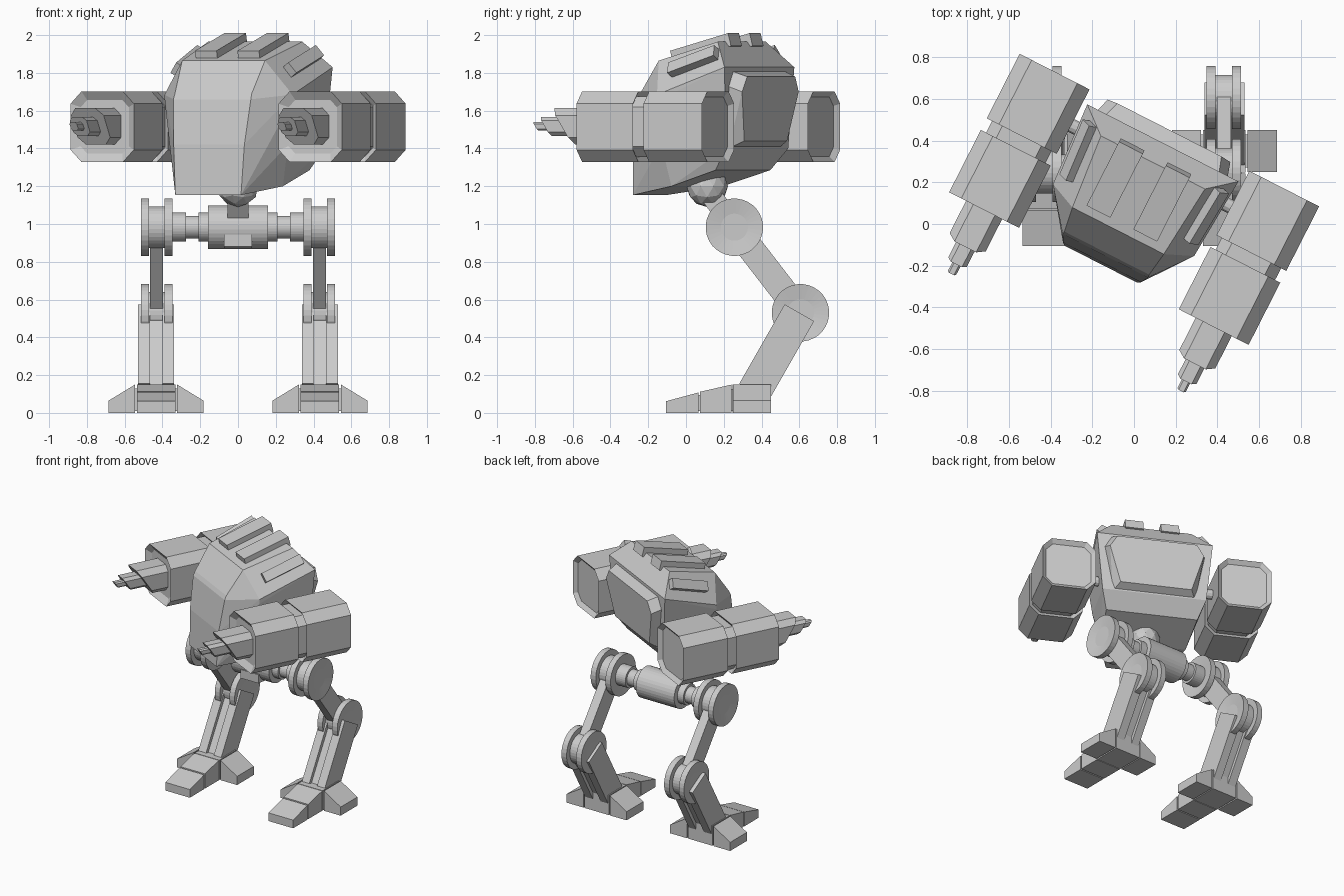
import bpy, bmesh, math
from mathutils import Matrix, Vector

if "Cube" in bpy.data.objects:
    bpy.data.objects.remove(bpy.data.objects["Cube"])

grey = bpy.data.materials.new("plain grey")
grey.diffuse_color = (0.6, 0.6, 0.6, 1)
grey.use_nodes = True
grey.node_tree.nodes["Principled BSDF"].inputs["Base Color"].default_value = grey.diffuse_color

# Upper body is turned on the neck
TURN = Matrix.Translation((0, 0.117, 0)) @ Matrix.Rotation(math.radians(-27), 4, 'Z')
FIXED = Matrix.Identity(4)


def finish(name, bm, m):
    bmesh.ops.recalc_face_normals(bm, faces=bm.faces[:])
    me = bpy.data.meshes.new(name)
    bm.to_mesh(me)
    bm.free()
    me.materials.append(grey)
    ob = bpy.data.objects.new(name, me)
    ob.matrix_world = m
    bpy.context.collection.objects.link(ob)
    return ob


def prism(name, pts, axis, a, b, m=FIXED, inset=0, depth=0, slant=0, zc=0):
    """Extrude a 2D outline along x (pts = y,z) or y (pts = x,z); optional recessed caps, slanted far end."""
    bm = bmesh.new()

    def ring(t, k):
        out = []
        for p, q in pts:
            co = (t, p, q) if axis == 'x' else (p, t + k * (zc - q), q)
            out.append(bm.verts.new(co))
        return out
    r0, r1 = ring(a, 0), ring(b, slant)
    caps = [bm.faces.new(r0), bm.faces.new(r1)]
    n = len(pts)
    for i in range(n):
        j = (i + 1) % n
        bm.faces.new((r0[i], r0[j], r1[j], r1[i]))
    bmesh.ops.recalc_face_normals(bm, faces=bm.faces[:])
    if inset:
        bmesh.ops.inset_individual(bm, faces=caps, thickness=inset, use_even_offset=True)
        for f in caps:
            f.normal_update()
            bmesh.ops.translate(bm, verts=f.verts[:], vec=-f.normal * depth)
    return finish(name, bm, m)


def hull(name, half, m):
    """Convex solid from points mirrored in x."""
    bm = bmesh.new()
    for x, y, z in half:
        for s in (-1, 1):
            bm.verts.new((s * x, y, z))
    res = bmesh.ops.convex_hull(bm, input=bm.verts[:])
    junk = [g for g in set(res['geom_interior'] + res['geom_unused']) if isinstance(g, bmesh.types.BMVert)]
    bmesh.ops.delete(bm, geom=junk, context='VERTS')
    bmesh.ops.dissolve_limit(bm, angle_limit=math.radians(3), verts=bm.verts[:], edges=bm.edges[:])
    return finish(name, bm, m)


def slab(name, c, u, n, size, m):
    """Box with length along u and thickness along n."""
    n = Vector(n).normalized()
    u = Vector(u)
    u = (u - n * u.dot(n)).normalized()
    v = n.cross(u)
    mat = Matrix((u, v, n)).transposed().to_4x4()
    mat.translation = c
    bm = bmesh.new()
    bmesh.ops.create_cube(bm, size=1, matrix=mat @ Matrix.Diagonal((*size, 1)))
    return finish(name, bm, m)


def circle(cy, cz, r, n=32):
    return [(cy + r * math.cos(2 * math.pi * (i + .5) / n), cz + r * math.sin(2 * math.pi * (i + .5) / n))
            for i in range(n)]


def octagon(cx, cz, w, h, c):
    q = [(w, h - c), (w - c, h), (c - w, h), (-w, h - c), (-w, c - h), (c - w, -h), (w - c, -h), (w, c - h)]
    return [(cx + x, cz + z) for x, z in q]


def beam(p, q, w):
    p, q = Vector(p), Vector(q)
    d = (q - p).normalized()
    o = Vector((-d.y, d.x)) * w / 2
    return [tuple(v) for v in (p + o, q + o, q - o, p - o)]


# Body shell
roof_f, roof_r = (.246, -.168, 1.865), (.28, .20, 1.965)
ring_s, ring_r = (.38, -.11, 1.685), (.407, .305, 1.83)
hull("body_shell", [
    roof_f, roof_r, ring_s, ring_r,
    (.228, -.288, 1.69), (.23, -.302, 1.66), (.378, -.112, 1.65),
    (.21, -.338, 1.42), (.348, -.10, 1.42), (.365, .29, 1.40),
    (.195, -.348, 1.153), (.30, -.065, 1.20), (.32, .207, 1.285)], TURN)

# Raised panel on the back
hull("back_panel", [
    (.315, .27, 1.82), (.36, .27, 1.74), (.29, .27, 1.40),
    (.28, .375, 1.78), (.33, .37, 1.70), (.25, .342, 1.44)], TURN)

# Armour strips on the roof and its sloping sides
slope = Vector((0, .368, .10))
for s in (-1, 1):
    slab("roof_strip", (s * .126, .052, 1.93), slope, (0, -.10, .368), (.356, .128, .07), TURN)
    flip = Vector((s, 1, 1))
    d1 = (Vector(ring_r) - Vector(roof_f)) * flip
    d2 = (Vector(ring_s) - Vector(roof_r)) * flip
    nrm = d1.cross(d2)
    if nrm.z < 0:
        nrm = -nrm
    slab("side_strip", (s * .335, .09, 1.855), slope, nrm, (.30, .07, .07), TURN)

# Arm guns
GX, GZ = .618, 1.515
for s in (-1, 1):
    x = s * GX
    prism("gun_rear_housing", octagon(x, GZ, .188, .187, .065), 'y', .374, .027, TURN, .03, .025)
    prism("gun_collar", octagon(x, GZ, .16, .16, .055), 'y', .05, -.06, TURN)
    prism("gun_front_housing", octagon(x, GZ, .188, .187, .065), 'y', -.036, -.371, TURN, .045, .03)
    for r, y0, y1 in ((.097, -.30, -.505), (.05, -.45, -.63), (.022, -.58, -.70)):
        prism("gun_barrel", octagon(x, GZ + .002, r, r, r * .4), 'y', y0, y1, TURN, slant=.65, zc=GZ)
    prism("gun_mount", circle(.18, GZ, .035, 12), 'x', s * .30, s * .45, TURN)

# Neck ball and post
bm = bmesh.new()
bmesh.ops.create_icosphere(bm, subdivisions=2, radius=.11, matrix=Matrix.Translation((0, .112, 1.2)))
finish("neck_ball", bm, FIXED)
prism("neck_post", beam((.12, 1.17), (.256, .983), .11), 'x', -.055, .055)

# Hip axle
HIP, KNEE = (.256, .983), (.606, .53)
prism("hip_core", circle(*HIP, .115), 'x', -.16, .16)
prism("hip_front_block", [(.14, .88), (.26, .87), (.26, .945), (.14, .945)], 'x', -.075, .075)
for s in (-1, 1):
    for a, b, r in ((.15, .21, .077), (.2, .24, .06), (.235, .28, .06), (.275, .36, .077)):
        prism("hip_axle", circle(*HIP, r), 'x', s * a, s * b)

# Legs
for s in (-1, 1):
    for part, c in (("hip", HIP), ("knee", KNEE)):
        for a, b in ((.347, .39), (.47, .513)):
            prism(part + "_disc", circle(*c, .152), 'x', s * a, s * b, FIXED, .08, .012)
        prism(part + "_hub", circle(*c, .11), 'x', s * .388, s * .472)
    prism("thigh", beam(HIP, KNEE, .14), 'x', s * .397, s * .465)
    for a, b in ((.338, .40), (.465, .53)):
        prism("shin_plate", beam((.6, .53), (.36, .11), .18), 'x', s * a, s * b)
    prism("shin_core", beam((.585, .50), (.36, .11), .13), 'x', s * .395, s * .47)

    # Foot: heel block, two toe sections, side wedges
    prism("heel_block", [(.247, 0), (.45, 0), (.45, .15), (.247, .15)], 'x', s * .33, s * .535)
    prism("mid_toe", [(.075, 0), (.242, 0), (.242, .15), (.075, .112)], 'x', s * .33, s * .535)
    prism("front_toe", [(-.105, 0), (.066, 0), (.066, .108), (-.105, .062)], 'x', s * .33, s * .535)
    prism("toe_link", [(.05, 0.01), (.26, 0.01), (.26, .13), (.05, .09)], 'x', s * .35, s * .515)
    for a, b in ((.545, .685), (.322, .183)):
        prism("side_toe", [(s * a, 0), (s * b, 0), (s * b, .065), (s * a, .15)], 'y', .25, .45)
    prism("side_toe_link", [(.27, .01), (.43, .01), (.43, .13), (.27, .13)], 'x', s * .315, s * .55)
